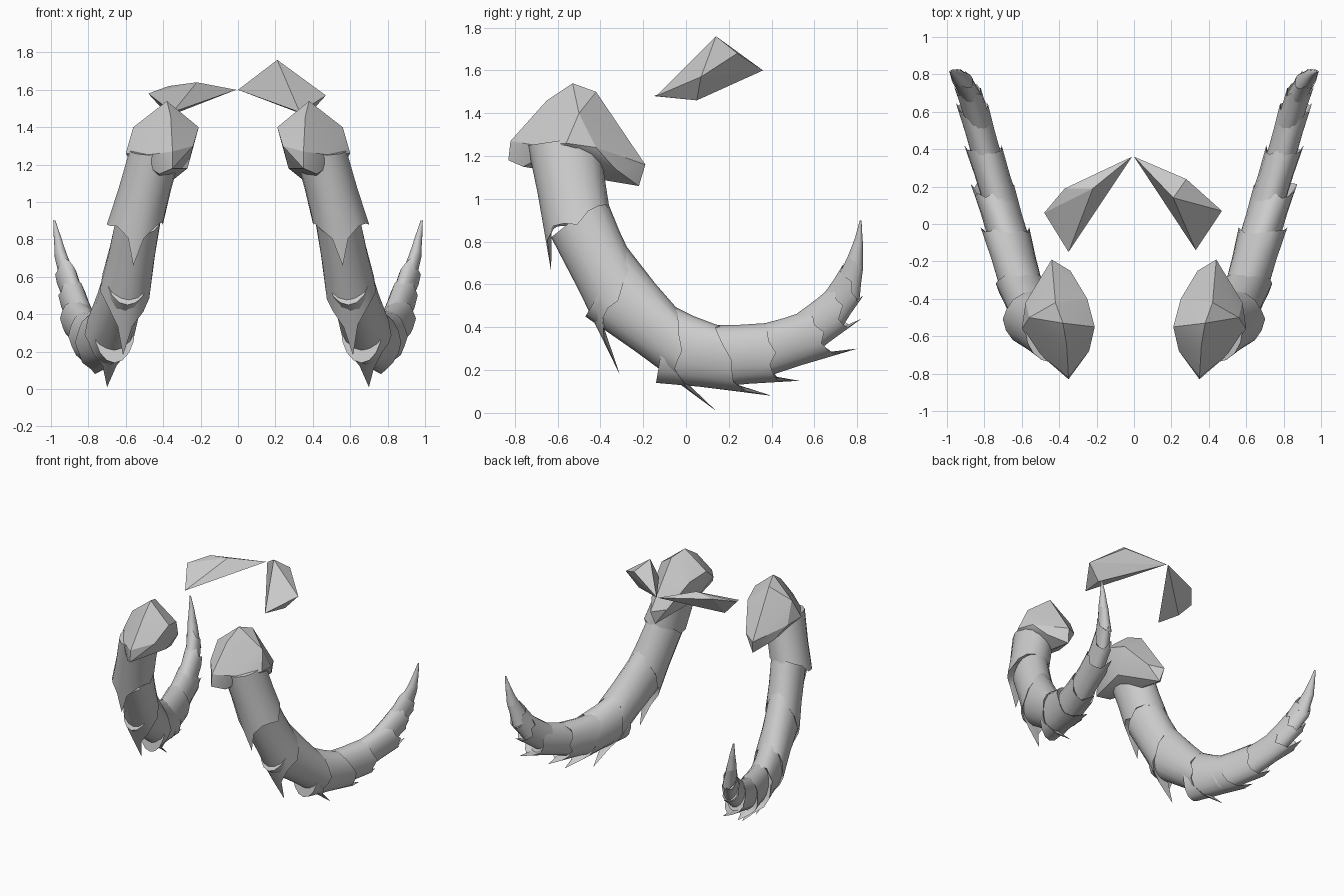
import bpy, bmesh, math, random
from mathutils import Vector

if "Cube" in bpy.data.objects:
    bpy.data.objects.remove(bpy.data.objects["Cube"])

random.seed(4)
grey = bpy.data.materials.new("bone_grey")
grey.diffuse_color = (0.6, 0.6, 0.6, 1)
grey.use_nodes = True
grey.node_tree.nodes["Principled BSDF"].inputs["Base Color"].default_value = grey.diffuse_color
N = 16  # sides of every horn sleeve


def finish(name, bm, smooth=None):
    bmesh.ops.recalc_face_normals(bm, faces=bm.faces)
    me = bpy.data.meshes.new(name)
    bm.to_mesh(me)
    bm.free()
    ob = bpy.data.objects.new(name, me)
    bpy.context.collection.objects.link(ob)
    me.materials.append(grey)
    if smooth:
        bpy.ops.object.select_all(action='DESELECT')
        ob.select_set(True)
        bpy.context.view_layer.objects.active = ob
        bpy.ops.object.shade_smooth_by_angle(angle=math.radians(smooth))
    return ob


def hull(name, pts, side=1, smooth=None):
    bm = bmesh.new()
    for x, y, z in pts:
        bm.verts.new((x * side, y, z))
    res = bmesh.ops.convex_hull(bm, input=bm.verts)
    junk = [v for v in res["geom_interior"] if isinstance(v, bmesh.types.BMVert)]
    bmesh.ops.delete(bm, geom=junk, context='VERTS')
    return finish(name, bm, smooth)


def ring(inner, outer, x, hw):
    """Oval loop spanning an inner and an outer point of the horn's side profile."""
    a, b = Vector((x, *inner)), Vector((x, *outer))
    mid, half = (a + b) / 2, (b - a) / 2
    return [mid + half * math.cos(t) + Vector((hw * math.sin(t), 0, 0))
            for t in (2 * math.pi * i / N for i in range(N))]


def sleeve(bm, side, start, end, spike=True):
    """Flared horn segment with a ragged rim and a spike on its outer edge."""
    (i0, o0, x0, w0), (i1, o1, x1, w1) = start, end
    i0, o0, i1, o1 = map(Vector, (i0, o0, i1, o1))
    base = o0.lerp(o1, 0.7) if spike else o1
    first = ring(i0, o0, x0, w0)
    rim = ring(i1, base, x1, w1)
    middle = [p.lerp(q, 0.55) for p, q in zip(first, rim)]
    c0, c1 = sum(first, Vector()) / N, sum(rim, Vector()) / N
    axis = (c1 - c0).normalized()
    middle = [c0.lerp(c1, .55) + (p - c0.lerp(c1, .55)) * 0.97 for p in middle]
    loops = [first, middle, rim]
    if spike:
        for i in range(N):
            tooth = 0.025 if i % 4 == 0 else random.uniform(-0.02, 0.012)
            rim[i] += axis * tooth
        rim[0] = Vector((x1 + 0.015, *o1))
        for i in (1, N - 1):
            rim[i] = rim[i].lerp(rim[0], 0.25)
        loops.append([c1 + (p - c1) * 0.8 - axis * 0.03 for p in ring(i1, base, x1, w1)])
    rows = [[bm.verts.new((p.x * side, p.y, p.z)) for p in lp] for lp in loops]
    for a, b in zip(rows, rows[1:]):
        for i in range(N):
            j = (i + 1) % N
            bm.faces.new((a[i], a[j], b[j], b[i]))
    bm.faces.new(rows[0])
    bm.faces.new(rows[-1])


# Each segment: (inner yz, outer yz, centre x, half width) at start and at rim
segments = [
    (((-.40, 1.30), (-.74, 1.25), .44, .14), ((-.36, .97), (-.63, .66), .545, .15)),
    (((-.38, 1.02), (-.63, .82), .53, .12), ((-.25, .72), (-.31, .18), .60, .135)),
    (((-.28, .78), (-.47, .45), .59, .115), ((-.03, .47), (.14, .01), .685, .13)),
    (((-.08, .51), (-.14, .14), .66, .11), ((.14, .41), (.40, .08), .75, .115)),
    (((.08, .41), (.14, .12), .71, .095), ((.38, .42), (.53, .15), .80, .10)),
    (((.30, .40), (.38, .17), .78, .08), ((.57, .48), (.80, .30), .86, .085)),
    (((.50, .45), (.58, .26), .83, .07), ((.68, .59), (.82, .44), .885, .07)),
    (((.64, .55), (.73, .40), .87, .055), ((.725, .68), (.83, .55), .915, .055)),
]
tip = [((.70, .62), (.81, .52), .905, .047), ((.755, .73), (.828, .68), .945, .035),
       ((.79, .82), (.826, .80), .965, .02), ((.812, .90), (.82, .90), .982, .006)]

# Faceted socket at the thick end of each horn
socket = [(.38, -.53, 1.54), (.42, -.42, 1.50), (.36, -.65, 1.46), (.56, -.50, 1.40),
          (.35, -.82, 1.27), (.35, -.83, 1.18), (.60, -.56, 1.26), (.50, -.70, 1.25),
          (.58, -.42, 1.24), (.44, -.19, 1.16), (.42, -.22, 1.06), (.34, -.25, 1.18),
          (.25, -.40, 1.36), (.21, -.55, 1.40), (.24, -.68, 1.30), (.27, -.50, 1.18),
          (.52, -.33, 1.14), (.42, -.76, 1.15)]

for side, label in ((1, "right"), (-1, "left")):
    bm = bmesh.new()
    for s, e in segments:
        sleeve(bm, side, s, e)
    for s, e in zip(tip, tip[1:]):
        sleeve(bm, side, s, e, spike=False)
    finish(label + "_horn", bm, 50)
    hull(label + "_horn_socket", socket, side, 25)

# Loose angular brow plates meeting at the centre
hull("right_brow_plate", [(0, .36, 1.60), (.21, .14, 1.76), (.28, .24, 1.68),
                          (.47, .07, 1.57), (.33, -.14, 1.48), (.37, .05, 1.46)])
hull("left_brow_plate", [(-.01, .36, 1.60), (-.22, .19, 1.64), (-.37, .19, 1.62),
                         (-.48, .06, 1.58), (-.35, -.15, 1.48), (-.37, .05, 1.46)])
